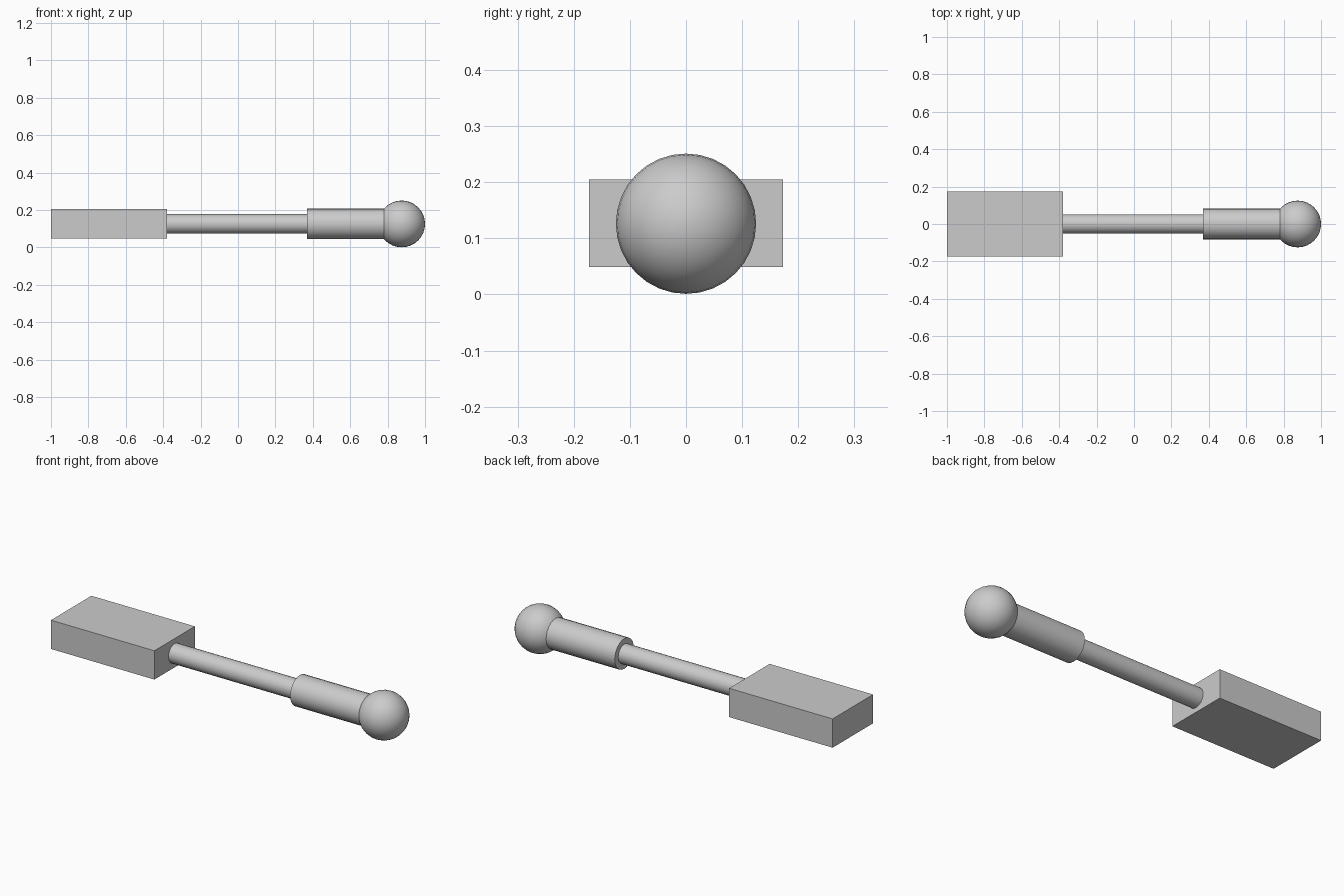
import bpy
import math

cube = bpy.data.objects.get("Cube")
if cube:
    bpy.data.objects.remove(cube, do_unlink=True)

AXIS_Z = 0.126                       # height of the shared long axis
ALONG_X = (0, math.pi / 2, 0)

grey = bpy.data.materials.new("light grey")
grey.use_nodes = True
color = (0.6, 0.6, 0.6, 1)
grey.diffuse_color = color
grey.node_tree.nodes["Principled BSDF"].inputs["Base Color"].default_value = color


def finish(name, smooth=True):
    obj = bpy.context.object
    obj.name = name
    obj.data.materials.append(grey)
    if smooth:
        bpy.ops.object.shade_smooth_by_angle(angle=math.radians(35))
    return obj


def rod(name, x0, x1, radius):
    bpy.ops.mesh.primitive_cylinder_add(
        vertices=24, radius=radius, depth=x1 - x0,
        location=((x0 + x1) / 2, 0, AXIS_Z), rotation=ALONG_X)
    return finish(name)


# Rectangular head block
bpy.ops.mesh.primitive_cube_add(size=1, location=(-0.69, 0, AXIS_Z + 0.001))
head = finish("head_block", smooth=False)
head.scale = (0.62, 0.346, 0.156)

# Thin shaft and thicker grip, each running into its neighbour
rod("shaft", -0.40, 0.40, 0.052)
rod("grip", 0.37, 0.85, 0.082)

# Round knob at the end of the grip
bpy.ops.mesh.primitive_uv_sphere_add(
    segments=32, ring_count=16, radius=0.125,
    location=(0.875, 0, AXIS_Z), rotation=ALONG_X)
finish("end_knob")
